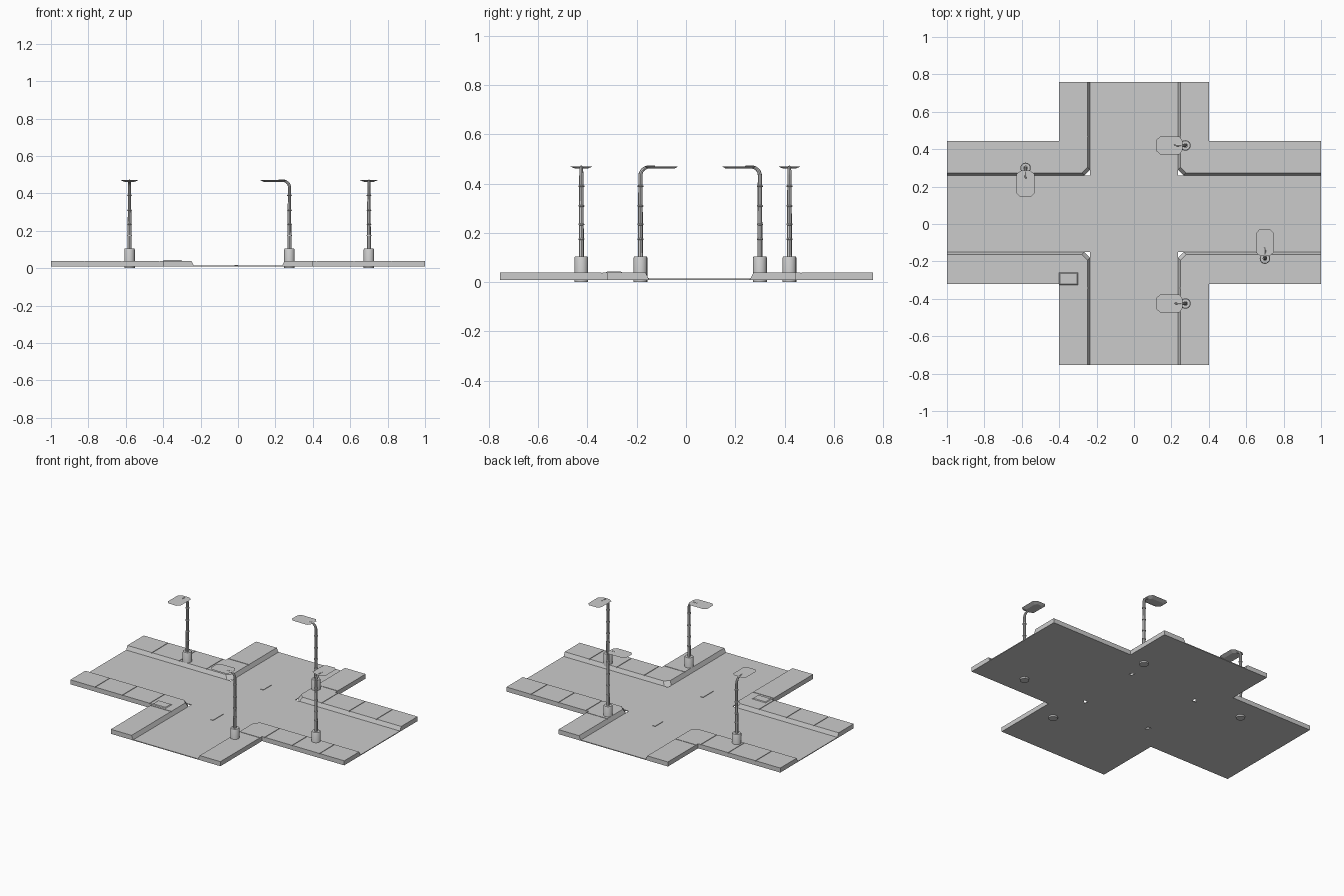
import bpy, bmesh, math
from mathutils import Matrix, Vector

if "Cube" in bpy.data.objects:
    bpy.data.objects.remove(bpy.data.objects["Cube"])

Z0, ROAD, WALK = 0.01, 0.015, 0.04


def add_object(name, bm, smooth=False):
    bmesh.ops.recalc_face_normals(bm, faces=bm.faces)
    me = bpy.data.meshes.new(name)
    bm.to_mesh(me)
    bm.free()
    ob = bpy.data.objects.new(name, me)
    bpy.context.collection.objects.link(ob)
    if smooth:
        select(ob)
        bpy.ops.object.shade_smooth_by_angle(angle=math.radians(40))
    return ob


def select(ob):
    bpy.ops.object.select_all(action='DESELECT')
    ob.select_set(True)
    bpy.context.view_layer.objects.active = ob


def prism(name, low, z0, high, z1):
    """Solid between two matching outlines."""
    bm = bmesh.new()
    a = [bm.verts.new((x, y, z0)) for x, y in low]
    b = [bm.verts.new((x, y, z1)) for x, y in high]
    bm.faces.new(a)
    bm.faces.new(b)
    for i in range(len(a)):
        j = (i + 1) % len(a)
        bm.faces.new((a[i], a[j], b[j], b[i]))
    return add_object(name, bm)


def rect(x0, x1, y0, y1):
    return [(x0, y0), (x1, y0), (x1, y1), (x0, y1)]


def box(name, x0, x1, y0, y1, z0, z1):
    r = rect(x0, x1, y0, y1)
    return prism(name, r, z0, r, z1)


def lathe(name, profile, sides):
    """Closed solid turned around z from (radius, height) points."""
    bm = bmesh.new()
    rings = [[bm.verts.new((r * math.cos(t), r * math.sin(t), z))
              for t in (2 * math.pi * k / sides for k in range(sides))]
             for r, z in profile]
    for a, b in zip(rings, rings[1:]):
        for i in range(sides):
            j = (i + 1) % sides
            bm.faces.new((a[i], a[j], b[j], b[i]))
    bm.faces.new(rings[0])
    bm.faces.new(rings[-1])
    return add_object(name, bm, True)


# Crossing road surface
W, F, B = 0.235, -0.15, 0.26
cross = [(-W, -0.755), (W, -0.755), (W, F), (1, F), (1, B), (W, B),
         (W, 0.76), (-W, 0.76), (-W, B), (-1, B), (-1, F), (-W, F)]
prism("road", cross, Z0, cross, ROAD)

# Four L-shaped pavements with sloping kerbs and shallow slab joints
def pavement(name, sx, sy, yin, yout, yend):
    def outline(inset):
        x, y, c = W + inset, yin + inset, 0.03
        pts = [(x + c, y), (1, y), (1, yout), (0.4, yout),
               (0.4, yend), (x, yend), (x, y + c)]
        return [(px * sx, py * sy) for px, py in pts]
    walk = prism(name, outline(0), Z0, outline(0.014), WALK)
    cuts = [(jx - .002, jx + .002, yin - .01, yout + .01) for jx in (0.42, 0.62, 0.82)]
    cuts.append((W - .01, 0.41, yout + .02, yout + .024))
    for x0, x1, y0, y1 in cuts:
        xs, ys = sorted((x0 * sx, x1 * sx)), sorted((y0 * sy, y1 * sy))
        cutter = box("joint_cutter", *xs, *ys, WALK - .004, WALK + .02)
        cutter.hide_render = True
        mod = walk.modifiers.new("joint", 'BOOLEAN')
        mod.operation, mod.solver, mod.object = 'DIFFERENCE', 'EXACT', cutter
        select(walk)
        bpy.ops.object.modifier_apply(modifier=mod.name)
        bpy.data.objects.remove(cutter)


for sx, side in ((-1, "left"), (1, "right")):
    pavement("pavement_back_" + side, sx, 1, 0.26, 0.445, 0.76)
    pavement("pavement_front_" + side, sx, -1, 0.15, 0.32, 0.755)

# Slightly lifted slab on one corner
prism("lifted_slab", rect(-.4, -.3, -.325, -.26), WALK,
      rect(-.395, -.305, -.32, -.265), WALK + .004)

# Lane divider strips
box("lane_strip_back", -0.02, 0, 0.265, 0.35, ROAD, ROAD + .003)
box("lane_strip_front", -0.02, 0, -0.26, -0.15, ROAD, ROAD + .003)


# Bent, tapering lamp pole that leans over +x
def lamp_pole():
    R, top = 0.035, 0.468
    path = [(0, 0.1, .0105), (0, top - R, .0085)]
    for k in range(1, 7):
        t = math.pi / 2 * k / 6
        path.append((R - R * math.cos(t), top - R + R * math.sin(t), .0085 - .0004 * k))
    path.append((0.06, top, .005))
    cu = bpy.data.curves.new("lamp_pole", 'CURVE')
    cu.dimensions, cu.bevel_depth, cu.bevel_resolution = '3D', 1.0, 2
    cu.use_fill_caps = True
    sp = cu.splines.new('POLY')
    sp.points.add(len(path) - 1)
    for p, (x, z, r) in zip(sp.points, path):
        p.co, p.radius = (x, 0, z, 1), r
    ob = bpy.data.objects.new("lamp_pole", cu)
    bpy.context.collection.objects.link(ob)
    select(ob)
    bpy.ops.object.convert(target='MESH')
    bpy.ops.object.shade_smooth_by_angle(angle=math.radians(40))
    return bpy.context.view_layer.objects.active


# Street lamp parts, built once
parts = [lathe("lamp_base", [(.028, 0), (.028, .1), (.025, .105)], 16), lamp_pole()]
for z in (.175, .235, .31, .39):
    parts.append(lathe("lamp_collar", [(.009, z - .004), (.0125, z - .002),
                                       (.0125, z + .002), (.009, z + .004)], 12))
half = [(.015, .025), (.032, .048), (.135, .048), (.155, .030)]
shade = half + [(x, -y) for x, y in reversed(half)]
lens = [(.085 + (x - .085) * .75, y * .5) for x, y in shade]
parts.append(prism("lamp_head", lens, .461, shade, .471))

# Four lamps; the extra three share the same meshes
lamps = [(-.58, .30, -90), (.70, -.185, 90), (.275, .42, 180), (.275, -.425, 180)]
for n, (x, y, a) in enumerate(lamps):
    place = Matrix.Translation(Vector((x, y, 0))) @ Matrix.Rotation(math.radians(a), 4, 'Z')
    for part in parts:
        ob = part
        if n:
            ob = part.copy()
            bpy.context.collection.objects.link(ob)
        ob.matrix_world = place
